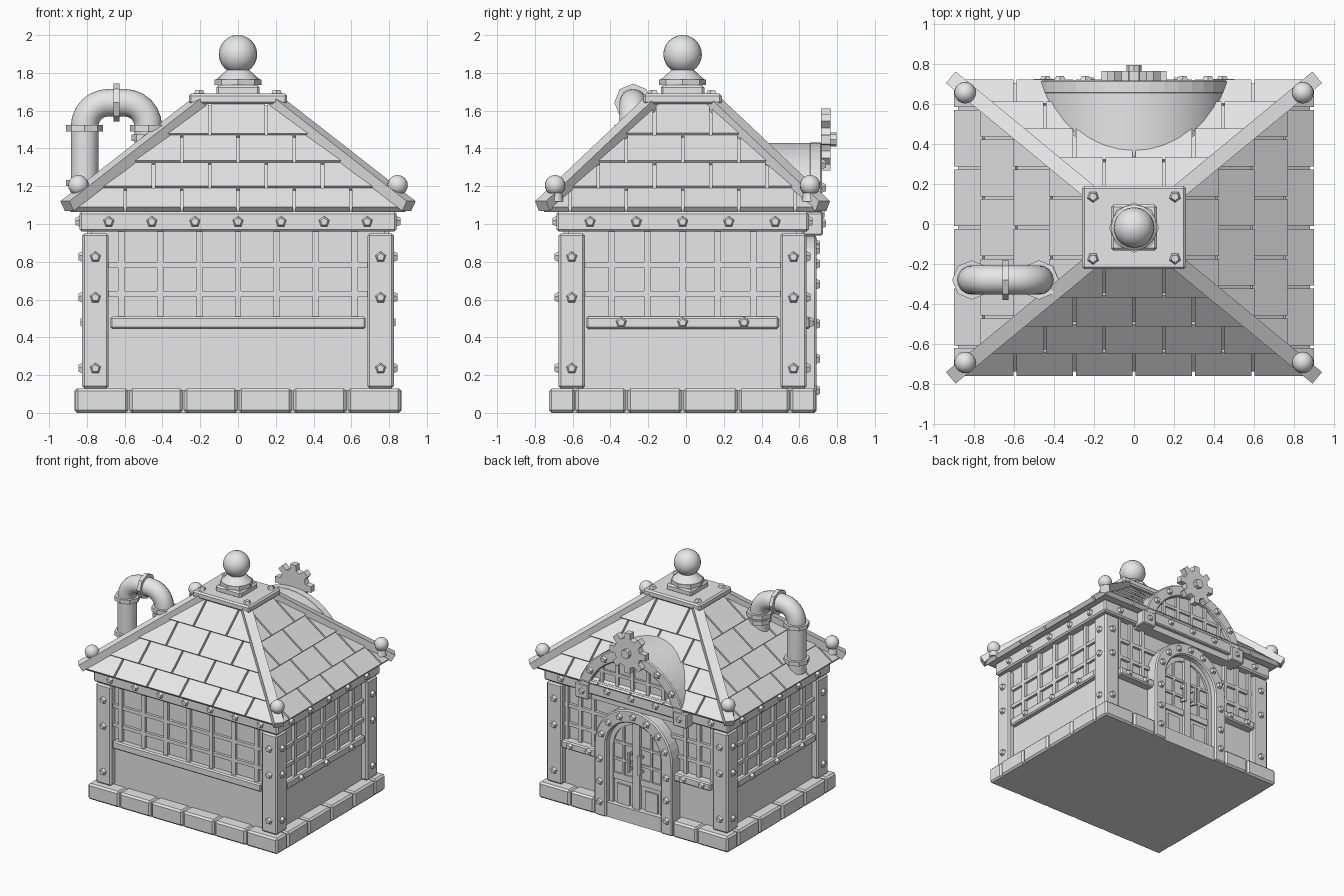
import bpy, bmesh, math
from mathutils import Matrix, Vector

if "Cube" in bpy.data.objects:
    bpy.data.objects.remove(bpy.data.objects["Cube"])

YC = -0.018  # centre of the house in y
stone = bpy.data.materials.new("light_grey")
stone.use_nodes = True
stone.diffuse_color = (0.8, 0.8, 0.8, 1)
stone.node_tree.nodes["Principled BSDF"].inputs["Base Color"].default_value = (0.8, 0.8, 0.8, 1)


def finish(bm, name, bevel=0, smooth=False):
    bmesh.ops.remove_doubles(bm, verts=bm.verts, dist=1e-5)
    bmesh.ops.recalc_face_normals(bm, faces=bm.faces)
    mesh = bpy.data.meshes.new(name)
    bm.to_mesh(mesh)
    bm.free()
    mesh.materials.append(stone)
    ob = bpy.data.objects.new(name, mesh)
    bpy.context.collection.objects.link(ob)
    if bevel:
        mod = ob.modifiers.new("bevel", 'BEVEL')
        mod.width, mod.segments = bevel, 1
    if smooth:
        bpy.ops.object.select_all(action='DESELECT')
        ob.select_set(True)
        bpy.context.view_layer.objects.active = ob
        bpy.ops.object.shade_smooth_by_angle(angle=math.radians(40))


def box(bm, x, y, z):
    """Box from three (low, high) ranges."""
    mid = Vector([(a + b) / 2 for a, b in (x, y, z)])
    size = [abs(b - a) for a, b in (x, y, z)]
    bmesh.ops.create_cube(bm, size=1, matrix=Matrix.Translation(mid) @ Matrix.Diagonal((*size, 1)))


def cone(bm, p, axis, r1, r2, depth, n):
    """Cone or cylinder standing on p along axis."""
    rot = Vector(axis).to_track_quat('Z', 'Y').to_matrix().to_4x4()
    m = Matrix.Translation(p) @ rot @ Matrix.Translation((0, 0, depth / 2))
    bmesh.ops.create_cone(bm, cap_ends=True, segments=n, radius1=r1, radius2=r2, depth=depth, matrix=m)


def ball(bm, p, r):
    bmesh.ops.create_uvsphere(bm, u_segments=20, v_segments=12, radius=r, matrix=Matrix.Translation(p))


def prism(bm, pts, y0, y1):
    a, b = ([bm.verts.new((x, y, z)) for x, z in pts] for y in (y0, y1))
    bm.faces.new(a)
    bm.faces.new(b)
    for i in range(len(pts)):
        j = (i + 1) % len(pts)
        bm.faces.new((a[i], a[j], b[j], b[i]))


def arch_points(r, zc, z0, n=20):
    pts = [(r * math.cos(math.pi * i / n), zc + r * math.sin(math.pi * i / n)) for i in range(n + 1)]
    return [(r, z0)] + pts + [(-r, z0)] if z0 < zc else pts


def arch_band(bm, ro, ri, zc, z0, y0, y1):
    prism(bm, arch_points(ro, zc, z0) + arch_points(ri, zc, z0)[::-1], y0, y1)


bolts = bmesh.new()


def bolt(x, y, z, axis):
    cone(bolts, (x, y, z), axis, 0.031, 0.02, 0.022, 5)


# Foundation: core with a ring of separate stones, open at the door
bm = bmesh.new()
box(bm, (-0.85, 0.85), (YC - 0.69, YC + 0.69), (0, 0.12))
finish(bm, "foundation_core")
bm = bmesh.new()
g = 0.004
for i in range(6):
    x0 = -0.866 + i * 0.2887
    box(bm, (x0 + g, x0 + 0.2887 - g), (YC - 0.707, YC - 0.57), (0, 0.13))
for s in (-1, 1):
    for a, b in ((0.355, 0.577), (0.577, 0.866)):
        box(bm, (s * (a + g), s * (b - g)), (YC + 0.57, YC + 0.707), (0, 0.13))
    for a, b in ((-0.57, -0.295), (-0.295, 0), (0, 0.295), (0.295, 0.57)):
        box(bm, (s * 0.72, s * 0.866), (YC + a + g, YC + b - g), (0, 0.13))
finish(bm, "foundation_stones", 0.014)

# Walls
bm = bmesh.new()
box(bm, (-0.775, 0.775), (YC - 0.605, YC + 0.605), (0.1, 1.08))
finish(bm, "walls")

# Corner pillars and their bolts
bm = bmesh.new()
for sx in (-1, 1):
    for sy in (-1, 1):
        box(bm, (sx * 0.685, sx * 0.825), (YC + sy * 0.517, YC + sy * 0.657), (0.13, 0.95))
        for z in (0.235, 0.61, 0.825):
            bolt(sx * 0.755, YC + sy * 0.655, z, (0, sy, 0))
            bolt(sx * 0.823, YC + sy * 0.587, z, (sx, 0, 0))
finish(bm, "corner_pillars", 0.012)

# Top beam
bm = bmesh.new()
box(bm, (-0.84, 0.84), (YC - 0.668, YC + 0.668), (0.96, 1.065))
finish(bm, "top_beam", 0.012)
for i in range(-3, 4):
    bolt(i * 0.228, YC - 0.666, 1.012, (0, -1, 0))
for s in (-1, 1):
    for i in range(-2, 3):
        bolt(s * 0.838, YC + i * 0.245, 1.012, (s, 0, 0))
    bolt(s * 0.685, YC + 0.666, 1.012, (0, 1, 0))

# Window lattices on the front, the sides and next to the door
bm = bmesh.new()
for i in range(-3, 4):
    box(bm, (i * 0.206 - 0.017, i * 0.206 + 0.017), (YC - 0.63, YC - 0.6), (0.5, 0.97))
for s in (-1, 1):
    for i in range(-2, 3):
        y = YC + i * 0.187
        box(bm, (s * 0.77, s * 0.8), (y - 0.017, y + 0.017), (0.5, 0.97))
    for x in (0.42, 0.54, 0.66):
        box(bm, (s * (x - 0.015), s * (x + 0.015)), (YC + 0.6, YC + 0.63), (0.5, 0.97))
for z in (0.63, 0.785):
    box(bm, (-0.7, 0.7), (YC - 0.627, YC + 0.627), (z - 0.014, z + 0.014))
    box(bm, (-0.797, 0.797), (YC - 0.53, YC + 0.53), (z - 0.014, z + 0.014))
finish(bm, "window_lattice")

# Window sills
bm = bmesh.new()
box(bm, (-0.676, 0.676), (YC - 0.655, YC - 0.59), (0.445, 0.51))
for s in (-1, 1):
    box(bm, (s * 0.76, s * 0.815), (YC - 0.51, YC + 0.51), (0.445, 0.51))
    box(bm, (s * 0.34, s * 0.68), (YC + 0.59, YC + 0.675), (0.445, 0.51))
    for y in (-0.325, 0, 0.325):
        bolt(s * 0.813, YC + y, 0.478, (s, 0, 0))
    for x in (0.43, 0.6):
        bolt(s * x, YC + 0.673, 0.478, (0, 1, 0))
finish(bm, "window_sills", 0.01)

# Roof: core frustum and rows of tiles
LOW, HIGH, Z0, Z1 = (0.893, 0.7325), (0.21, 0.169), 1.08, 1.64
half = lambda k, t: LOW[k] + (HIGH[k] - LOW[k]) * t
bm = bmesh.new()
rings = [[bm.verts.new((sx * (hx - 0.012), YC + sy * (hy - 0.012), z)) for sx, sy in ((-1, -1), (1, -1), (1, 1), (-1, 1))]
         for (hx, hy), z in ((LOW, Z0 - 0.012), (HIGH, Z1 - 0.012))]
for ring in rings:
    bm.faces.new(ring)
for i in range(4):
    j = (i + 1) % 4
    bm.faces.new((rings[0][i], rings[0][j], rings[1][j], rings[1][i]))
finish(bm, "roof_core")

bm = bmesh.new()
rows = [(z - Z0) / (Z1 - Z0) for z in (1.08, 1.19, 1.326, 1.47, 1.64)]
for side in range(4):
    k = side % 2
    turn = Matrix.Rotation(side * math.pi / 2, 3, 'Z')
    normal = Vector((0, -(Z1 - Z0), LOW[1 - k] - HIGH[1 - k])).normalized()
    normal.z = abs(normal.z)
    for r in range(4):
        t0, t1 = rows[r], rows[r + 1]
        for c in range(-4, 5):
            s0 = (c + 0.5 * (r % 2)) * 0.298
            s1 = s0 + 0.298
            if s0 > half(k, t0) - 0.03 or s1 < -half(k, t0) + 0.03:
                continue
            corners = []
            for t, s, lift in ((t0, s0, 0.014), (t0, s1, 0.014), (t1, s1, 0), (t1, s0, 0)):
                a = half(k, t)
                u = max(-a, min(a, s + (0.007 if s == s0 else -0.007)))
                p = Vector((u, -half(1 - k, t), Z0 + (Z1 - Z0) * t))
                corners.append([bm.verts.new(turn @ (p + normal * d) + Vector((0, YC, 0))) for d in (lift, -0.022)])
            bm.faces.new([q[0] for q in corners])
            bm.faces.new([q[1] for q in corners])
            for i in range(4):
                a, b = corners[i], corners[(i + 1) % 4]
                bm.faces.new((a[0], b[0], b[1], a[1]))
finish(bm, "roof_tiles")

# Hip beams and corner balls
bm, balls = bmesh.new(), bmesh.new()
for sx in (-1, 1):
    for sy in (-1, 1):
        p0 = Vector((sx * 0.2, YC + sy * 0.161, 1.645))
        p1 = Vector((sx * 0.905, YC + sy * 0.742, 1.095))
        d = p1 - p0
        side = d.cross(Vector((0, 0, 1))).normalized()
        up = side.cross(d).normalized()
        rot = Matrix((d.normalized(), side, up)).transposed().to_4x4()
        bmesh.ops.create_cube(bm, size=1, matrix=Matrix.Translation((p0 + p1) / 2) @ rot
                              @ Matrix.Diagonal((d.length, 0.075, 0.06, 1)))
        cone(balls, (sx * 0.845, YC + sy * 0.675, 1.12), (0, 0, 1), 0.045, 0.035, 0.05, 12)
        ball(balls, (sx * 0.845, YC + sy * 0.675, 1.205), 0.054)
        bolt(sx * 0.205, YC + sy * 0.155, 1.688, (0, 0, 1))
finish(bm, "hip_beams")
finish(balls, "corner_balls", smooth=True)

# Roof cap and finial
bm = bmesh.new()
box(bm, (-0.26, 0.26), (YC - 0.208, YC + 0.208), (1.635, 1.69))
box(bm, (-0.115, 0.115), (YC - 0.115, YC + 0.115), (1.68, 1.735))
finish(bm, "roof_cap", 0.012)
bm = bmesh.new()
cone(bm, (0, YC, 1.735), (0, 0, 1), 0.125, 0.125, 0.03, 8)
cone(bm, (0, YC, 1.765), (0, 0, 1), 0.115, 0.06, 0.05, 16)
ball(bm, (0, YC, 1.898), 0.102)
finish(bm, "finial", smooth=True)

# Bent pipe with flanges
PY, R = -0.28, 0.073
bm = bmesh.new()
path = [(-0.812, 1.12), (-0.812, 1.5)]
for cx, a0 in ((-0.687, 180), (-0.6, 90)):
    path += [(cx + 0.125 * math.cos(math.radians(a0 - i * 15)), 1.517 + 0.125 * math.sin(math.radians(a0 - i * 15)))
             for i in range(7)]
path += [(-0.475, 1.35)]
loops = []
for i, (x, z) in enumerate(path):
    a, b = path[max(i - 1, 0)], path[min(i + 1, len(path) - 1)]
    d = Vector((b[0] - a[0], 0, b[1] - a[1])).normalized()
    n = Vector((d.z, 0, -d.x))
    loops.append([bm.verts.new(Vector((x, PY, z)) + R * (n * math.cos(t) + Vector((0, math.sin(t), 0))))
                  for t in (math.tau * j / 16 for j in range(16))])
for a, b in zip(loops, loops[1:]):
    for j in range(16):
        m = (j + 1) % 16
        bm.faces.new((a[j], a[m], b[m], b[j]))
finish(bm, "pipe", smooth=True)
bm = bmesh.new()
for x, z, r in ((-0.812, 1.49, 0.098), (-0.475, 1.49, 0.098), (-0.812, 1.2, 0.098), (-0.475, 1.44, 0.09)):
    cone(bm, (x, PY, z), (0, 0, 1), r, r, 0.034, 8)
cone(bm, (-0.658, PY, 1.643), (1, 0, 0), 0.1, 0.1, 0.03, 8)
finish(bm, "pipe_flanges")

# Dormer: barrel roof, face, arched rim, cross beam and lattice
DZ = 0.94
bm = bmesh.new()
arch_band(bm, 0.49, 0.46, DZ, DZ, 0.2, 0.7)
finish(bm, "dormer_roof", smooth=True)
bm = bmesh.new()
prism(bm, arch_points(0.465, DZ, DZ), 0.3, 0.682)
finish(bm, "dormer_face")
bm = bmesh.new()
arch_band(bm, 0.492, 0.4, DZ, DZ, 0.65, 0.72)
box(bm, (-0.42, 0.42), (0.64, 0.712), (0.99, 1.11))
for s in (-1, 1):
    box(bm, (s * 0.385, s * 0.51), (0.62, 0.725), (0.94, 1.06))
finish(bm, "dormer_rim", 0.008)
bm = bmesh.new()
for i in range(-2, 3):
    x = i * 0.14
    box(bm, (x - 0.014, x + 0.014), (0.67, 0.7), (1.08, DZ + math.sqrt(0.42 ** 2 - x * x)))
box(bm, (-0.36, 0.36), (0.67, 0.698), (1.19, 1.215))
finish(bm, "dormer_lattice")
for a in (8, 34, 57, 123, 146, 172):
    t = math.radians(a)
    bolt(0.447 * math.cos(t), 0.718, DZ + 0.447 * math.sin(t), (0, 1, 0))
for i in range(-1, 2):
    bolt(i * 0.22, 0.71, 1.05, (0, 1, 0))

# Gear above the door
bm = bmesh.new()
pts = []
for i in range(8):
    for off, r in ((-0.3, 0.118), (-0.19, 0.165), (0.19, 0.165), (0.3, 0.118)):
        t = (i + off) * math.tau / 8
        pts.append((r * math.sin(t), 1.447 + r * math.cos(t)))
prism(bm, pts, 0.715, 0.765)
cone(bm, (0, 0.76, 1.447), (0, 1, 0), 0.037, 0.037, 0.036, 8)
finish(bm, "gear")

# Door: arched frame, two leaves with panels, lattice and handles
FZ = 0.585
bm = bmesh.new()
arch_band(bm, 0.355, 0.25, FZ, 0, 0.55, 0.69)
finish(bm, "door_frame", 0.01)
bm = bmesh.new()
prism(bm, arch_points(0.26, FZ, 0), 0.55, 0.622)
finish(bm, "door_leaves")
bm, handles = bmesh.new(), bmesh.new()
arch_band(bm, 0.252, 0.215, FZ, 0.01, 0.6, 0.64)
box(bm, (-0.03, 0.03), (0.6, 0.65), (0, 0.82))
for s in (-1, 1):
    box(bm, (s * 0.117, s * 0.137), (0.6, 0.637), (0.36, 0.76))
    box(bm, (s * 0.07, s * 0.185), (0.6, 0.636), (0.08, 0.28))
    for z, h in ((0.03, 0.02), (0.34, 0.025), (0.48, 0.01), (0.62, 0.01)):
        box(bm, (s * 0.02, s * 0.23), (0.6, 0.637), (z - h, z + h))
    box(handles, (s * 0.04, s * 0.06), (0.665, 0.685), (0.42, 0.58))
    for z in (0.44, 0.56):
        box(handles, (s * 0.042, s * 0.058), (0.63, 0.67), (z - 0.01, z + 0.01))
    for z in (0.117, 0.285, 0.47):
        bolt(s * 0.303, 0.688, z, (0, 1, 0))
for i in range(7):
    t = math.radians(18 + 24 * i)
    bolt(0.303 * math.cos(t), 0.688, FZ + 0.303 * math.sin(t), (0, 1, 0))
finish(bm, "door_panels")
finish(handles, "door_handles")

finish(bolts, "bolts")
